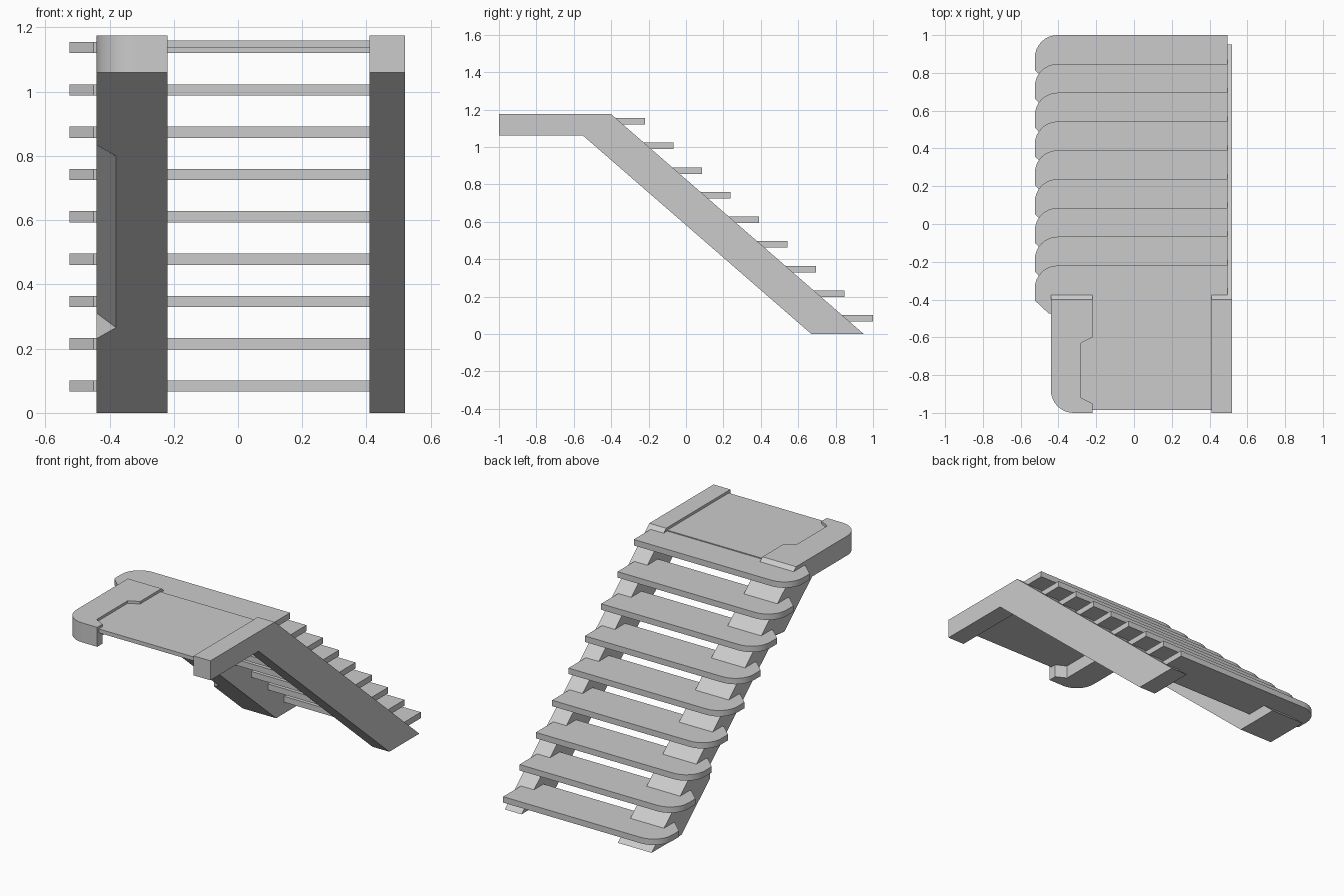
import bpy, bmesh, math
from mathutils import Vector

cube = bpy.data.objects.get("Cube")
if cube:
    bpy.data.objects.remove(cube, do_unlink=True)

grey = bpy.data.materials.new("plain grey")
grey.use_nodes = True
grey.diffuse_color = (0.6, 0.6, 0.6, 1)
grey.node_tree.nodes["Principled BSDF"].inputs["Base Color"].default_value = (0.6, 0.6, 0.6, 1)


def extrude(name, outline, offset, rounded=None, radius=0.12):
    """Extrude a planar outline; optionally round the edge at one outline corner."""
    bm = bmesh.new()
    offset = Vector(offset)
    base = [bm.verts.new(p) for p in outline]
    top = [bm.verts.new(Vector(p) + offset) for p in outline]
    bm.faces.new(base)
    bm.faces.new(top[::-1])
    for i in range(len(base)):
        j = (i + 1) % len(base)
        bm.faces.new((base[i], top[i], top[j], base[j]))
    if rounded:
        edges = [e for e in bm.edges if all((v.co.xy - Vector(rounded)).length < 1e-4 for v in e.verts)]
        bmesh.ops.bevel(bm, geom=edges, offset=radius, segments=8, profile=0.5, affect='EDGES')
    bmesh.ops.recalc_face_normals(bm, faces=bm.faces)
    mesh = bpy.data.meshes.new(name)
    bm.to_mesh(mesh)
    bm.free()
    mesh.materials.append(grey)
    obj = bpy.data.objects.new(name, mesh)
    bpy.context.collection.objects.link(obj)
    return obj


def hull(name, points):
    bm = bmesh.new()
    for p in points:
        bm.verts.new(p)
    bmesh.ops.convex_hull(bm, input=bm.verts)
    bmesh.ops.recalc_face_normals(bm, faces=bm.faces)
    mesh = bpy.data.meshes.new(name)
    bm.to_mesh(mesh)
    bm.free()
    mesh.materials.append(grey)
    obj = bpy.data.objects.new(name, mesh)
    obj.hide_render = True
    bpy.context.collection.objects.link(obj)
    return obj


def cut(obj, cutter):
    mod = obj.modifiers.new("cut", 'BOOLEAN')
    mod.operation, mod.solver, mod.object = 'DIFFERENCE', 'EXACT', cutter
    bpy.context.view_layer.update()
    graph = bpy.context.evaluated_depsgraph_get()
    mesh = bpy.data.meshes.new_from_object(obj.evaluated_get(graph))
    obj.modifiers.clear()
    obj.data = mesh
    bpy.data.objects.remove(cutter, do_unlink=True)


def smooth(obj):
    bpy.ops.object.select_all(action='DESELECT')
    obj.select_set(True)
    bpy.context.view_layer.objects.active = obj
    bpy.ops.object.shade_smooth_by_angle(angle=math.radians(30))


# Side rails: level arm at the landing, then a slope down to the floor
rail = [(-1, 1.06), (-1, 1.175), (-0.4, 1.175), (0.95, 0), (0.67, 0), (-0.55, 1.06)]
extrude("left_rail", [(0.41, y, z) for y, z in rail], (0.11, 0, 0))
right_rail = extrude("right_rail", [(-0.44, y, z) for y, z in rail], (0.22, 0, 0), (-0.44, -1))

# Grip recess on the inner side of the landing arm
recess = [(-0.28, -0.92), (-0.28, -0.63), (-0.22, -0.6), (-0.2, -0.6), (-0.2, -0.95), (-0.22, -0.95)]
cut(right_rail, extrude("recess_cutter", [(x, y, 1.0) for x, y in recess], (0, 0, 0.3)))

# Long mitred chamfer on the lower outer edge of the slope
along = Vector((0, -1.22, 1.06)).normalized()
up = Vector((0, along.z, -along.y))
foot = Vector((-0.44, 0.67, 0))
chamfer = []
for z, side in ((0.23, 1), (0.835, -1)):
    corner = foot + along * (z / along.z)
    inner = corner + along * 0.054 * side
    out = Vector((-0.01, 0, 0)) - up * 0.01
    # the cutter reaches slightly outside the rail so its faces never coincide
    chamfer += [corner + out - along * 0.015 * side,
                inner + Vector((0.06, 0, 0)) + Vector((0.01, 0, 0)) - up * 0.01,
                inner + up * 0.06 + up * 0.01 - Vector((0.01, 0, 0))]
cut(right_rail, hull("chamfer_cutter", chamfer))
smooth(right_rail)

# Landing panel between the arms
panel = [(-0.3, -0.985), (0.42, -0.985), (0.42, -0.41), (-0.3, -0.41)]
extrude("landing_panel", [(x, y, 1.137) for x, y in panel], (0, 0, 0.023))

# Nine treads, each with a rounded back corner and a clipped front corner
for i in range(9):
    back, z = 1 - 0.1525 * i, 0.066 + 0.1317 * i
    tread = [(-0.525, back), (0.495, back), (0.495, back - 0.255),
             (-0.45, back - 0.255), (-0.525, back - 0.185)]
    smooth(extrude(f"tread_{i + 1}", [(x, y, z) for x, y in tread], (0, 0, 0.035), (-0.525, back)))
